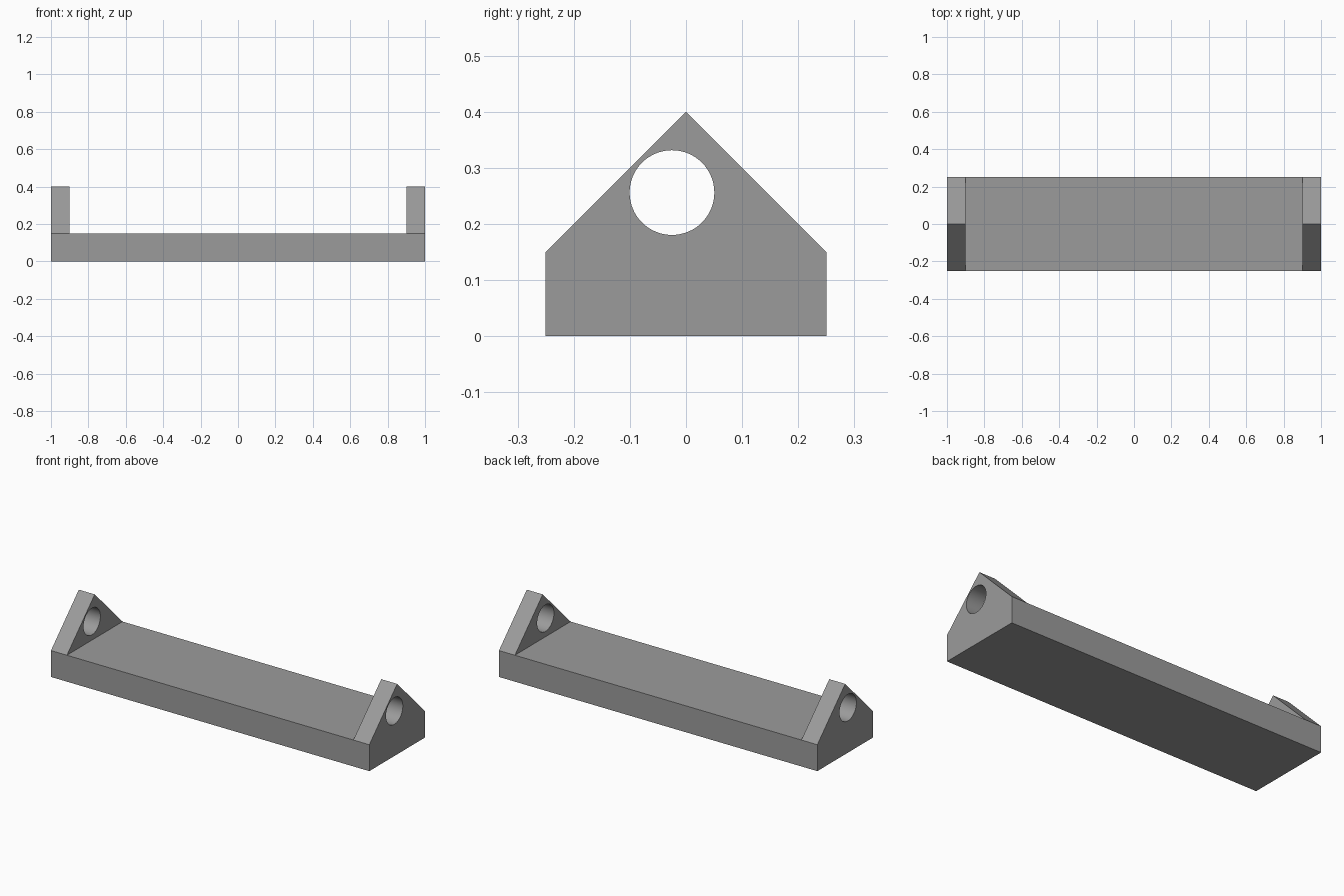
import bpy, bmesh, math

if "Cube" in bpy.data.objects:
    bpy.data.objects.remove(bpy.data.objects["Cube"])

HALF_LEN, INNER = 1.0, 0.9          # outer and inner x of the end brackets
HALF_W, BASE_H, PEAK = 0.25, 0.15, 0.4
HOLE_Y, HOLE_Z, HOLE_R, SEG = -0.025, 0.256, 0.0755, 64

grey = bpy.data.materials.new("plain grey")
grey.diffuse_color = (0.33, 0.33, 0.33, 1)
grey.use_nodes = True
grey.node_tree.nodes["Principled BSDF"].inputs["Base Color"].default_value = grey.diffuse_color

bm = bmesh.new()


def ring(x, points):
    return [bm.verts.new((x, y, z)) for y, z in points]


def loop_edges(verts):
    return [bm.edges.new((v, verts[(i + 1) % len(verts)])) for i, v in enumerate(verts)]


def plate(outline, hole):
    """Fill an outline around a round hole."""
    edges = loop_edges(outline) + loop_edges(hole)
    bmesh.ops.triangle_fill(bm, edges=edges, use_beauty=True)


circle = [(HOLE_Y + HOLE_R * math.cos(2 * math.pi * i / SEG),
           HOLE_Z + HOLE_R * math.sin(2 * math.pi * i / SEG)) for i in range(SEG)]
house = [(-HALF_W, 0), (HALF_W, 0), (HALF_W, BASE_H), (0, PEAK), (-HALF_W, BASE_H)]
gable = [(-HALF_W, BASE_H), (HALF_W, BASE_H), (0, PEAK)]

ends = []
for side in (-1, 1):
    # End bracket: outer wall, inner wall, roof slopes and bored hole
    outer, outer_hole = ring(side * HALF_LEN, house), ring(side * HALF_LEN, circle)
    inner, inner_hole = ring(side * INNER, gable), ring(side * INNER, circle)
    plate(outer, outer_hole)
    plate(inner, inner_hole)
    bm.faces.new((outer[4], outer[3], inner[2], inner[0]))
    bm.faces.new((outer[2], outer[3], inner[2], inner[1]))
    for i in range(SEG):
        j = (i + 1) % SEG
        bm.faces.new((outer_hole[i], outer_hole[j], inner_hole[j], inner_hole[i]))
    ends.append((outer, inner))

# Base slab between the brackets: underside, top, front and back
(lo, li), (ro, ri) = ends
bm.faces.new((lo[0], lo[1], ro[1], ro[0]))
bm.faces.new((li[0], ri[0], ri[1], li[1]))
bm.faces.new((lo[0], ro[0], ro[4], ri[0], li[0], lo[4]))
bm.faces.new((lo[1], lo[2], li[1], ri[1], ro[2], ro[1]))

bmesh.ops.recalc_face_normals(bm, faces=bm.faces[:])
mesh = bpy.data.meshes.new("bracket_base")
bm.to_mesh(mesh)
bm.free()
mesh.materials.append(grey)
obj = bpy.data.objects.new("bracket_base", mesh)
bpy.context.collection.objects.link(obj)
bpy.context.view_layer.objects.active = obj
obj.select_set(True)
bpy.ops.object.shade_smooth_by_angle(angle=math.radians(30))
